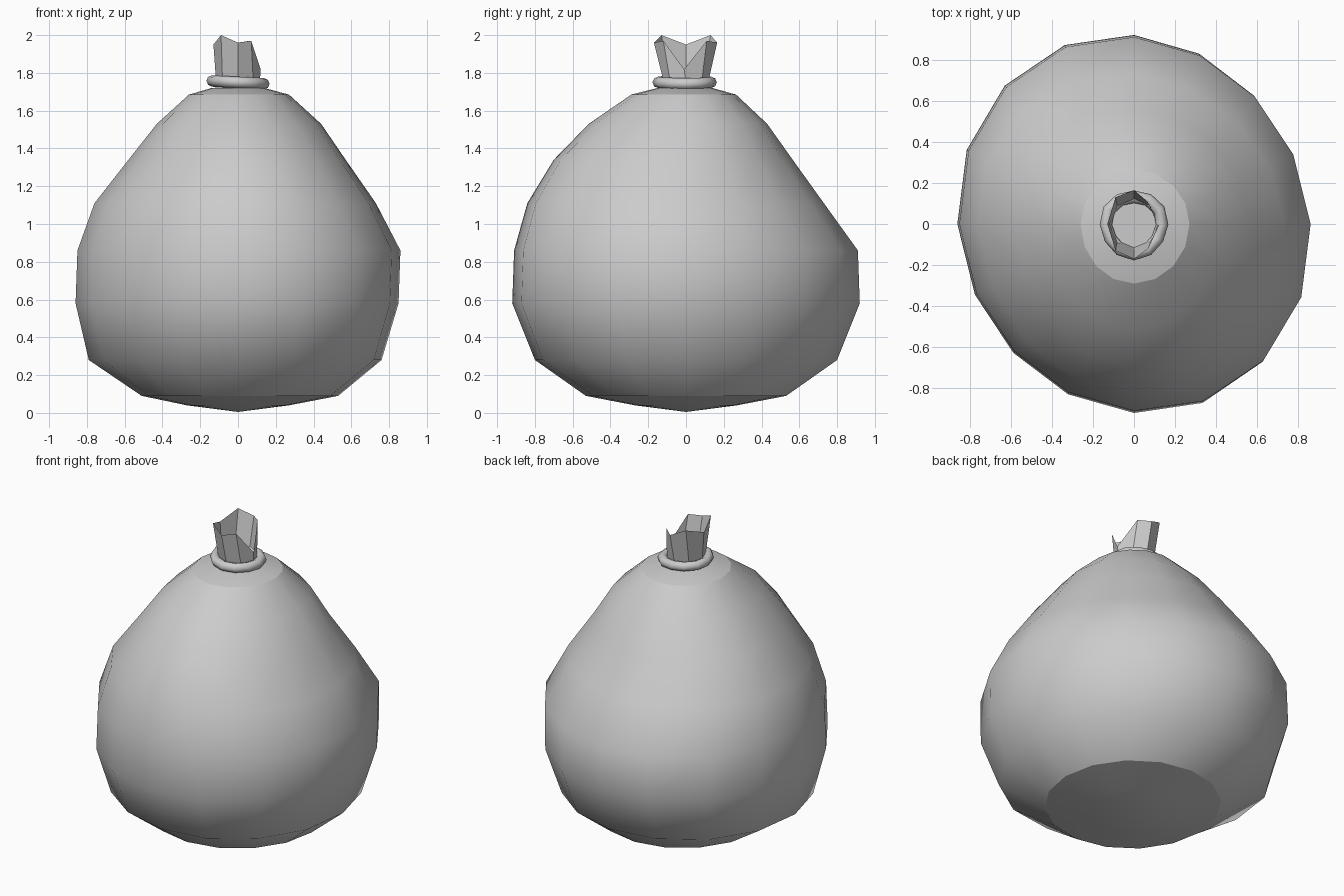
import bpy, bmesh
from math import sin, cos, pi, radians

if "Cube" in bpy.data.objects:
    bpy.data.objects.remove(bpy.data.objects["Cube"])


def loft(name, rings, cap_start=None, cap_end=None, sharp_rings=(), close=False):
    """Skin a list of rings (lists of points); caps are centre points for fans."""
    bm = bmesh.new()
    loops = [[bm.verts.new(p) for p in ring] for ring in rings]
    n = len(loops[0])
    pairs = list(zip(loops, loops[1:]))
    if close:
        pairs.append((loops[-1], loops[0]))
    for a, b in pairs:
        for i in range(n):
            j = (i + 1) % n
            bm.faces.new((a[i], a[j], b[j], b[i]))
    for cap, loop, flip in ((cap_start, loops[0], True), (cap_end, loops[-1], False)):
        if cap:
            c = bm.verts.new(cap)
            for i in range(n):
                p, q = loop[i], loop[(i + 1) % n]
                bm.faces.new((q, p, c) if flip else (p, q, c))
    for f in bm.faces:
        f.smooth = True
    for k in sharp_rings:
        for i in range(n):
            bm.edges.get((loops[k][i], loops[k][(i + 1) % n])).smooth = False
    me = bpy.data.meshes.new(name)
    bm.to_mesh(me)
    bm.free()
    ob = bpy.data.objects.new(name, me)
    bpy.context.collection.objects.link(ob)
    return ob


# Sack body: each row is height, then reach to left, right, front, back
profile = [
    (0.04, 0.27, 0.27, 0.27, 0.27),
    (0.09, 0.51, 0.53, 0.53, 0.53),
    (0.28, 0.79, 0.76, 0.80, 0.80),
    (0.58, 0.86, 0.85, 0.92, 0.92),
    (0.86, 0.85, 0.86, 0.91, 0.91),
    (1.11, 0.76, 0.73, 0.84, 0.73),
    (1.34, 0.58, 0.57, 0.70, 0.565),
    (1.53, 0.43, 0.44, 0.515, 0.43),
    (1.685, 0.26, 0.27, 0.29, 0.265),
    (1.72, 0.14, 0.14, 0.15, 0.14),
]
SIDES = 16
body = []
for z, left, right, front, back in profile:
    skew = 0.035 if 0.2 < z < 1.4 else 0.0
    ring = []
    for i in range(SIDES):
        a = 2 * pi * i / SIDES
        rx = right if cos(a) > 0 else left
        ry = back if sin(a) > 0 else front
        k = 1 - skew * sin(2 * a)
        ring.append((rx * cos(a) * k, ry * sin(a) * k, z))
    body.append(ring)
loft("sack_body", body, (0, 0, 0.005), (0, 0, 1.73), sharp_rings=(1, 8))

# Tie cord round the neck, slightly tilted and uneven
cord = []
for i in range(8):
    b = 2 * pi * i / 8
    ring = []
    for j in range(12):
        a = 2 * pi * j / 12
        r = 0.137 + 0.004 * sin(3 * a) + 0.03 * cos(b)
        ring.append((r * cos(a), 1.02 * r * sin(a) - 0.003,
                     1.75 - 0.05 * r * cos(a) + 0.03 * sin(b)))
    cord.append(ring)
loft("tie_cord", cord, close=True)

# Open gathered mouth above the cord
rim = [(0.12, -0.01, 1.82), (0.065, 0.11, 1.97), (0.0, 0.165, 1.96),
       (-0.09, 0.13, 2.0), (-0.13, 0.0, 1.95), (-0.09, -0.13, 2.0),
       (0.0, -0.17, 1.96), (0.07, -0.12, 1.97)]
base = [(0.115 * cos(pi * i / 4), 0.115 * sin(pi * i / 4), 1.74) for i in range(8)]
mouth = loft("sack_mouth", [base, rim], cap_start=(0, 0, 1.74))
for p in mouth.data.polygons:
    p.use_smooth = False
